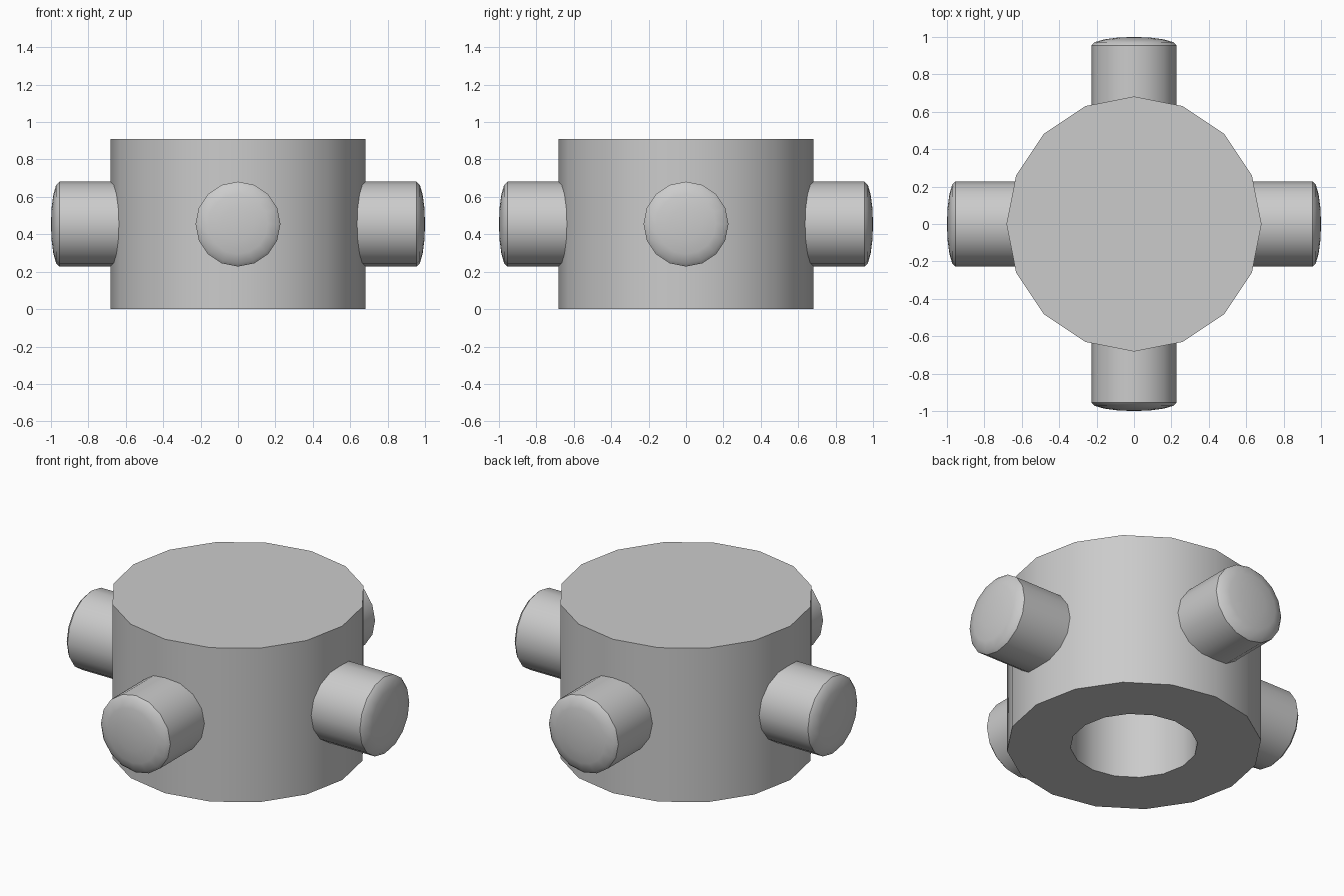
import bpy, math
from mathutils import Matrix

if "Cube" in bpy.data.objects:
    bpy.data.objects.remove(bpy.data.objects["Cube"])

SIDES = 16
grey = bpy.data.materials.new("light grey")
grey.diffuse_color = (0.6, 0.6, 0.6, 1)
grey.use_nodes = True
grey.node_tree.nodes["Principled BSDF"].inputs["Base Color"].default_value = grey.diffuse_color


def lathe(name, profile, matrix=Matrix()):
    """Turn a (radius, height) profile around z; radius 0 makes a pole."""
    verts, rings, faces = [], [], []
    for r, z in profile:
        start = len(verts)
        n = 1 if r == 0 else SIDES
        for i in range(n):
            a = 2 * math.pi * i / SIDES
            verts.append((r * math.cos(a), r * math.sin(a), z))
        rings.append([start + i % n for i in range(SIDES)])
    for lo, hi in zip(rings, rings[1:]):
        for i in range(SIDES):
            j = (i + 1) % SIDES
            quad = [lo[i], lo[j], hi[j], hi[i]]
            faces.append(list(dict.fromkeys(quad)))
    mesh = bpy.data.meshes.new(name)
    mesh.from_pydata(verts, [], faces)
    mesh.transform(matrix)
    mesh.materials.append(grey)
    obj = bpy.data.objects.new(name, mesh)
    bpy.context.collection.objects.link(obj)
    bpy.ops.object.select_all(action='DESELECT')
    obj.select_set(True)
    bpy.context.view_layer.objects.active = obj
    bpy.ops.object.shade_smooth_by_angle(angle=math.radians(32))
    return obj


# Hub: solid top, round blind socket in the underside
H = 0.909
lathe("hub", [(0, 0.75), (0.341, 0.75), (0.341, 0), (0.682, 0), (0.682, H), (0, H)])

# Four pegs with shallow domed ends
R, RIM, DOME = 0.227, 0.955, 0.045
peg = [(0, 0.6), (R, 0.6)]
for k in range(4):
    a = math.radians(22.5 * k)
    peg.append((R * math.cos(a), RIM + DOME * math.sin(a)))
peg.append((0, RIM + DOME))
for i, side in enumerate(("right", "back", "left", "front")):
    m = (Matrix.Translation((0, 0, H / 2)) @ Matrix.Rotation(i * math.pi / 2, 4, 'Z')
         @ Matrix.Rotation(math.pi / 2, 4, 'Y'))
    lathe(side + "_peg", peg, m)
